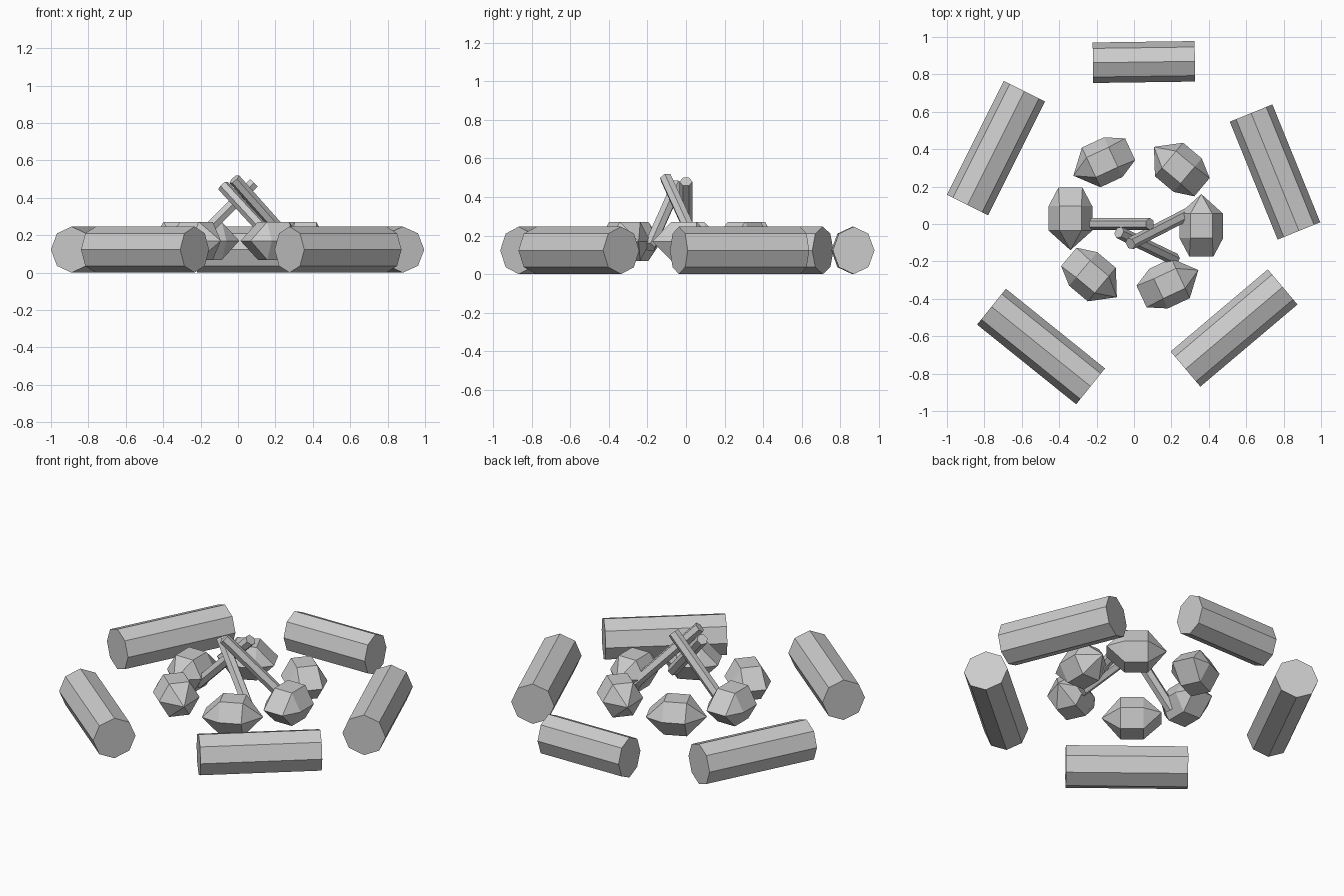
import bpy, bmesh
from math import radians, sin, cos, pi
from mathutils import Vector, Matrix

if "Cube" in bpy.data.objects:
    bpy.data.objects.remove(bpy.data.objects["Cube"])


def finish(bm, name):
    bmesh.ops.recalc_face_normals(bm, faces=bm.faces)
    mesh = bpy.data.meshes.new(name)
    bm.to_mesh(mesh)
    bm.free()
    ob = bpy.data.objects.new(name, mesh)
    bpy.context.collection.objects.link(ob)
    return ob


def rod(name, sides, radius, length):
    """Prism lying along local x with a vertex pointing up."""
    bm = bmesh.new()
    bmesh.ops.create_cone(bm, cap_ends=True, segments=sides, radius1=radius,
                          radius2=radius, depth=length,
                          matrix=Matrix.Rotation(pi / 2, 4, 'Y'))
    return finish(bm, name)


# Outer seat logs: x, y, heading, length, width factor
logs = [(0.053, 0.866, 0.8, 0.545, 0.88),
        (-0.738, 0.406, 63.4, 0.68, 1),
        (0.754, 0.278, -67.9, 0.68, 1),
        (-0.497, -0.655, -38.8, 0.68, 1),
        (0.535, -0.556, 40.2, 0.68, 1)]
LOG_R = 0.123
for i, (x, y, ang, length, width) in enumerate(logs):
    ob = rod(f"seat_log_{i + 1}", 8, LOG_R, length)
    ob.location = (x, y, LOG_R)
    ob.rotation_euler.z = radians(ang)
    ob.scale.y = width

# Ring stones: hexagonal body, one pointed end and one wedge end
STONE_R = 0.117
stones = [(-0.34, 0.03, 270), (0.36, -0.01, 90), (0.237, 0.303, 140),
          (-0.17, 0.33, 205), (-0.222, -0.282, 320), (0.19, -0.318, 25)]
for i, (x, y, ang) in enumerate(stones):
    bm = bmesh.new()
    for px in (-0.065, 0.065):
        for k in range(6):
            a = k * pi / 3
            bm.verts.new((px, STONE_R * cos(a), STONE_R * sin(a)))
    bm.verts.new((0.17, 0, 0))
    for py in (-0.064, 0.064):
        bm.verts.new((-0.165, py, 0))
    bmesh.ops.convex_hull(bm, input=bm.verts)
    bmesh.ops.dissolve_limit(bm, angle_limit=0.01, verts=bm.verts, edges=bm.edges)
    ob = finish(bm, f"ring_stone_{i + 1}")
    ob.location = (x, y, 0.17)
    ob.rotation_euler.z = radians(ang)

# Leaning firewood sticks: lower end, upper end
sticks = [((-0.27, 0, 0.12), (0.085, 0, 0.48)),
          ((0.30, 0.06, 0.14), (-0.02, -0.105, 0.50)),
          ((0.22, -0.19, 0.14), (-0.08, -0.045, 0.465))]
for i, (lo, hi) in enumerate(sticks):
    lo, hi = Vector(lo), Vector(hi)
    ob = rod(f"firewood_stick_{i + 1}", 6, 0.033, (hi - lo).length)
    ob.location = (lo + hi) / 2
    ob.rotation_euler = (hi - lo).to_track_quat('X', 'Z').to_euler()
